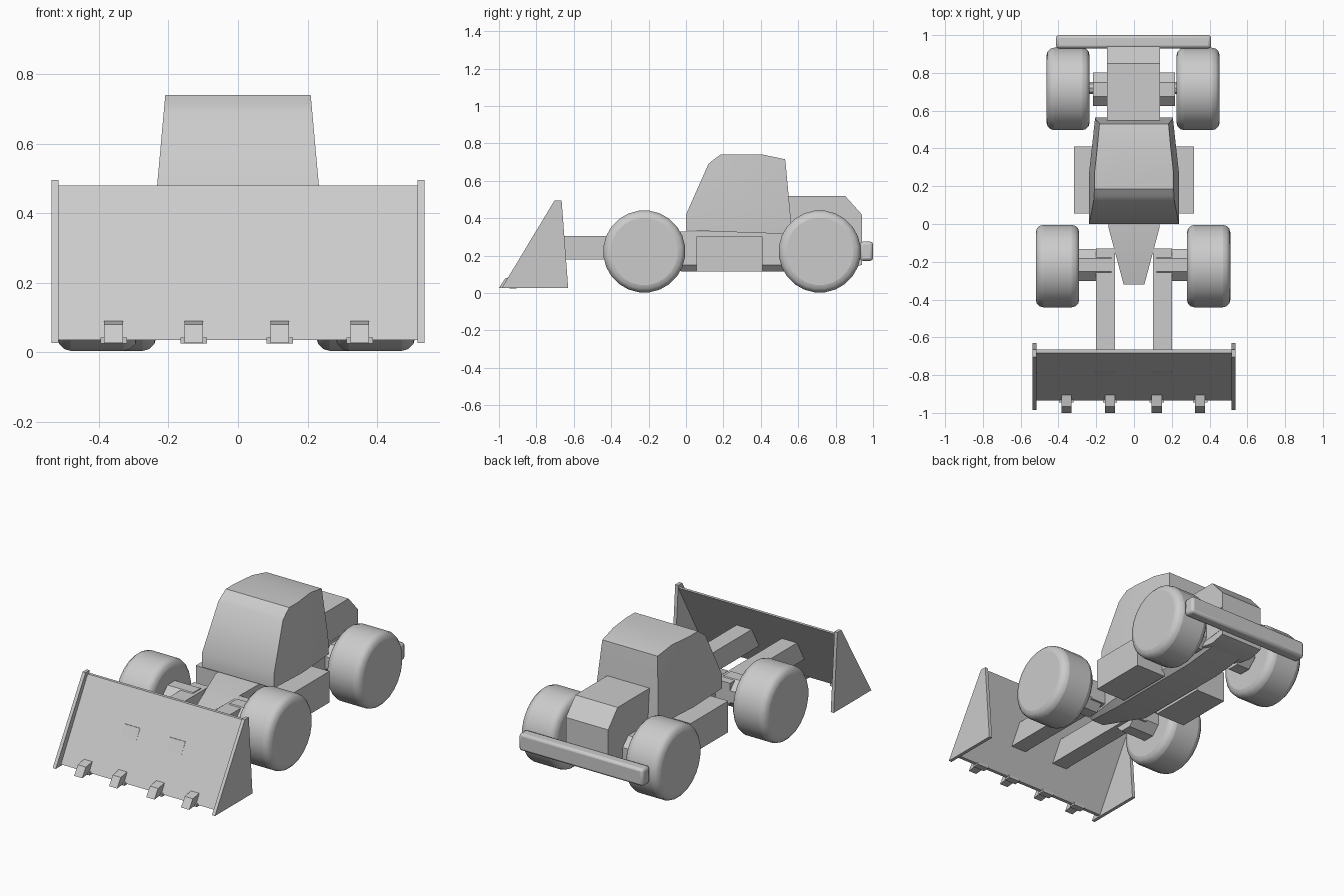
import bpy, bmesh, math
from mathutils import Matrix

if "Cube" in bpy.data.objects:
    bpy.data.objects.remove(bpy.data.objects["Cube"])


def finish(name, bm, bevel=0, segments=2, angle=35):
    bmesh.ops.recalc_face_normals(bm, faces=bm.faces)
    mesh = bpy.data.meshes.new(name)
    bm.to_mesh(mesh)
    bm.free()
    ob = bpy.data.objects.new(name, mesh)
    bpy.context.collection.objects.link(ob)
    bpy.ops.object.select_all(action='DESELECT')
    ob.select_set(True)
    bpy.context.view_layer.objects.active = ob
    if bevel:
        mod = ob.modifiers.new("bevel", 'BEVEL')
        mod.width, mod.segments = bevel, segments
        mod.limit_method, mod.angle_limit = 'ANGLE', math.radians(40)
    bpy.ops.object.shade_smooth_by_angle(angle=math.radians(angle))
    return ob


def loft(name, rings, **kw):
    bm = bmesh.new()
    rows = [[bm.verts.new(p) for p in ring] for ring in rings]
    n = len(rows[0])
    for a, b in zip(rows, rows[1:]):
        for i in range(n):
            bm.faces.new((a[i], a[(i + 1) % n], b[(i + 1) % n], b[i]))
    bm.faces.new(rows[0])
    bm.faces.new(rows[-1])
    return finish(name, bm, **kw)


def prism(name, profile, x0, x1, **kw):
    """Side profile of (y, z) points extruded across x."""
    return loft(name, [[(x, y, z) for y, z in profile] for x in (x0, x1)], **kw)


def box(name, x, y, z, **kw):
    return prism(name, [(y[0], z[0]), (y[1], z[0]), (y[1], z[1]), (y[0], z[1])], x[0], x[1], **kw)


def drum(name, x0, x1, y, z, r, sides, **kw):
    bm = bmesh.new()
    m = (Matrix.Translation(((x0 + x1) / 2, y, z)) @ Matrix.Rotation(math.pi / 2, 4, 'Y')
         @ Matrix.Rotation(math.pi / sides, 4, 'Z'))
    bmesh.ops.create_cone(bm, cap_ends=True, segments=sides, radius1=r, radius2=r,
                          depth=abs(x1 - x0), matrix=m)
    return finish(name, bm, **kw)


# cab: stacked rings narrowing to the roof and to the rear
def cab_ring(z_front, z_back, y0, y1):
    ys = [y0, 0.27, y1]
    half = [0.238 - 0.09 * max(0, z_back - 0.42) - 0.11 * max(0, y - 0.27) for y in ys]
    zs = [z_front, (z_front + z_back) / 2, z_back]
    right = list(zip(half, ys, zs))
    return right + [(-x, y, z) for x, y, z in reversed(right)]


loft("cab", [cab_ring(0.335, 0.315, 0.0, 0.565), cab_ring(0.42, 0.42, 0.0, 0.558),
             cab_ring(0.69, 0.69, 0.12, 0.533), cab_ring(0.715, 0.715, 0.15, 0.53),
             cab_ring(0.74, 0.74, 0.185, 0.41)])

# engine hood behind the cab
prism("engine_hood", [(0.45, 0.2), (0.45, 0.52), (0.85, 0.52), (0.94, 0.42),
                      (0.94, 0.15), (0.85, 0.13)], -0.143, 0.137)


# chassis with tapered nose
def frame_ring(y, w, z0, z1):
    c = 0.25 * w
    return [(-w, y, z1), (w, y, z1), (w, y, z0 + c), (w - c, y, z0),
            (c - w, y, z0), (-w, y, z0 + c)]


loft("chassis", [frame_ring(-0.32, 0.055, 0.18, 0.27), frame_ring(-0.02, 0.135, 0.115, 0.33),
                 frame_ring(0.6, 0.138, 0.115, 0.33), frame_ring(0.93, 0.138, 0.15, 0.33)])

# wheels, axles, arms and side tanks on both sides
for s, side in ((-1, "left"), (1, "right")):
    drum(side + "_front_wheel", s * 0.285 - 0.005, s * 0.515 - 0.005, -0.223, 0.222, 0.22, 24,
         bevel=0.04, segments=3)
    drum(side + "_rear_wheel", s * 0.23 - 0.005, s * 0.458 - 0.005, 0.715, 0.222, 0.22, 24,
         bevel=0.04, segments=3)
    drum(side + "_front_axle", s * 0.12, s * 0.3, -0.217, 0.225, 0.092, 8)
    drum(side + "_rear_axle", s * 0.13, s * 0.218, 0.713, 0.225, 0.097, 8)
    drum(side + "_rear_hub", s * 0.2, s * 0.25, 0.72, 0.222, 0.034, 10)
    prism(side + "_lift_arm", [(-0.13, 0.18), (-0.13, 0.305), (-0.785, 0.305), (-0.85, 0.18)],
          s * 0.1, s * 0.2)
    box(side + "_side_tank", (s * 0.12, s * 0.318), (0.055, 0.41), (0.115, 0.302))
    # triangular bucket end plate
    prism(side + "_bucket_end", [(-0.985, 0.027), (-0.63, 0.027), (-0.665, 0.495), (-0.703, 0.495)],
          s * 0.517, s * 0.537)

# sloped bucket blade
prism("bucket_blade", [(-0.935, 0.035), (-0.915, 0.035), (-0.665, 0.48), (-0.683, 0.48)],
      -0.52, 0.52)

# teeth with a wider foot
for i, x in enumerate((-0.358, -0.127, 0.12, 0.35)):
    prism(f"bucket_tooth_{i + 1}", [(-1.0, 0.027), (-0.965, 0.08), (-0.905, 0.09), (-0.915, 0.035)],
          x - 0.027, x + 0.027)
    box(f"tooth_foot_{i + 1}", (x - 0.038, x + 0.038), (-0.945, -0.905), (0.025, 0.042))

# rear bumper
box("rear_bumper", (-0.413, 0.408), (0.93, 1.0), (0.172, 0.275), bevel=0.015)
